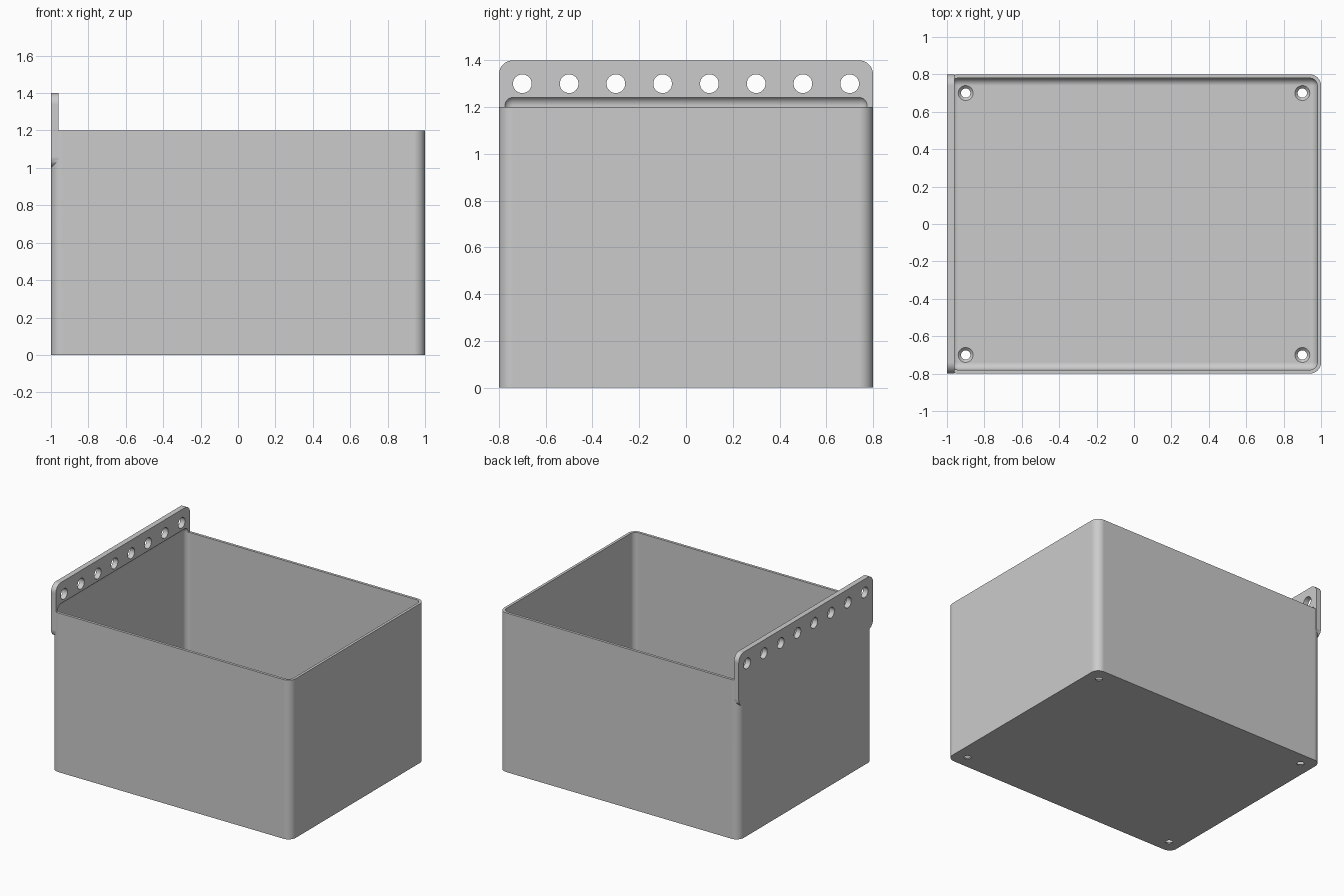
import bpy
import bmesh
from math import radians
from mathutils import Matrix, Vector

cube = bpy.data.objects.get("Cube")
if cube:
    bpy.data.objects.remove(cube, do_unlink=True)

grey = bpy.data.materials.new("plain grey")
grey.use_nodes = True
tone = (0.6, 0.6, 0.6, 1)
grey.diffuse_color = tone
grey.node_tree.nodes["Principled BSDF"].inputs["Base Color"].default_value = tone

WALL, FLOOR, RIM = 0.02, 0.02, 1.2


def add_object(name, bm):
    mesh = bpy.data.meshes.new(name)
    bm.to_mesh(mesh)
    bm.free()
    mesh.materials.append(grey)
    obj = bpy.data.objects.new(name, mesh)
    bpy.context.collection.objects.link(obj)
    return obj


def rounded_box(name, low, high, radius, axis=None):
    """Box with the edges along one axis rounded, or all edges if none given."""
    low, high = Vector(low), Vector(high)
    bm = bmesh.new()
    place = Matrix.Translation((low + high) / 2) @ Matrix.Diagonal((*(high - low), 1))
    bmesh.ops.create_cube(bm, size=1, matrix=place)
    edges = [e for e in bm.edges if axis is None
             or abs(e.verts[0].co[axis] - e.verts[1].co[axis]) > 0.001]
    bmesh.ops.bevel(bm, geom=edges, offset=radius, offset_type='OFFSET',
                    segments=8, profile=0.5, affect='EDGES')
    return add_object(name, bm)


def cone(bm, centre, r1, r2, depth, turn=Matrix()):
    bmesh.ops.create_cone(bm, cap_ends=True, segments=32, radius1=r1, radius2=r2,
                          depth=depth, matrix=Matrix.Translation(centre) @ turn)


def combine(target, tool, operation):
    """Apply a boolean and discard the tool."""
    tool.hide_render = True
    mod = target.modifiers.new(operation.lower(), 'BOOLEAN')
    mod.operation, mod.object, mod.solver = operation, tool, 'EXACT'
    bpy.context.view_layer.objects.active = target
    bpy.ops.object.modifier_apply(modifier=mod.name)
    bpy.data.objects.remove(tool, do_unlink=True)


# Outer body with rounded upright corners, and the hanging plate on one side
bin_body = rounded_box("storage_bin", (-1, -0.8, 0), (1, 0.8, RIM), 0.06, axis=2)
plate = rounded_box("hanging_plate", (-1, -0.8, 1.0), (-0.96, 0.8, 1.4), 0.06, axis=0)
combine(bin_body, plate, 'UNION')

# Hollow with filleted edges, whose top leaves a cove in the plate
hollow = rounded_box("hollow_cutter", (-1 + WALL, -0.8 + WALL, FLOOR),
                     (1 - WALL, 0.8 - WALL, RIM + 0.047), 0.04)
combine(bin_body, hollow, 'DIFFERENCE')

# Row of holes through the plate
bm = bmesh.new()
for i in range(8):
    cone(bm, (-0.98, -0.7 + 0.2 * i, 1.3), 0.04, 0.04, 0.2,
         Matrix.Rotation(radians(90), 4, 'Y'))
combine(bin_body, add_object("plate_hole_cutter", bm), 'DIFFERENCE')

# Countersunk screw holes in the floor corners
corners = [(x, y) for x in (-0.9, 0.9) for y in (-0.7, 0.7)]
bm = bmesh.new()
for x, y in corners:
    cone(bm, (x, y, 0), 0.025, 0.025, 0.2)
combine(bin_body, add_object("screw_hole_cutter", bm), 'DIFFERENCE')
bm = bmesh.new()
for x, y in corners:
    cone(bm, (x, y, 0.02), 0.025, 0.055, 0.03)
combine(bin_body, add_object("countersink_cutter", bm), 'DIFFERENCE')

# Smooth the fillets and keep the flats crisp
bpy.ops.object.select_all(action='DESELECT')
bin_body.select_set(True)
bpy.context.view_layer.objects.active = bin_body
bpy.ops.object.shade_smooth_by_angle(angle=radians(30))
weighted = bin_body.modifiers.new("flat faces", 'WEIGHTED_NORMAL')
weighted.keep_sharp = True
